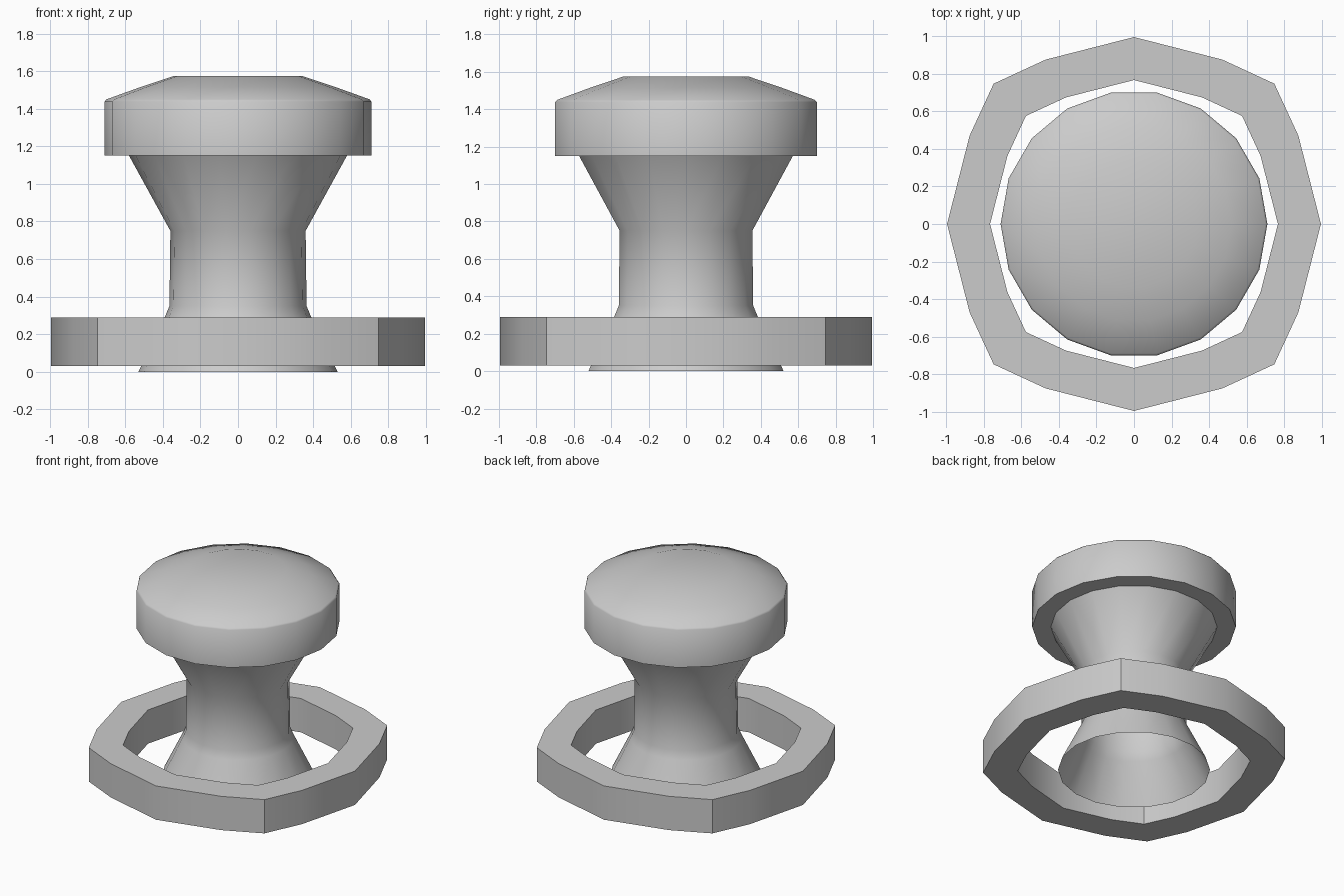
import bpy
from math import cos, sin, pi, radians

if "Cube" in bpy.data.objects:
    bpy.data.objects.remove(bpy.data.objects["Cube"])


def make_object(name, verts, faces, smooth_angle):
    mesh = bpy.data.meshes.new(name)
    mesh.from_pydata(verts, [], faces)
    mesh.update()
    obj = bpy.data.objects.new(name, mesh)
    bpy.context.collection.objects.link(obj)
    bpy.ops.object.select_all(action='DESELECT')
    obj.select_set(True)
    bpy.context.view_layer.objects.active = obj
    bpy.ops.object.shade_smooth_by_angle(angle=radians(smooth_angle))
    return obj


def bridge(loop_a, loop_b, n):
    """Quads between two rings of n vertices."""
    return [(loop_a + i, loop_a + (i + 1) % n, loop_b + (i + 1) % n, loop_b + i)
            for i in range(n)]


# Knob: 18-sided lathe, open underneath, with a shallow domed cap
SIDES = 18
profile = [(0.53, 0.0), (0.39, 0.29), (0.365, 0.35), (0.36, 0.75),
           (0.58, 1.15), (0.71, 1.15), (0.71, 1.438), (0.70, 1.45),
           (0.52, 1.515), (0.34, 1.575)]
verts = [(r * cos(2 * pi * i / SIDES), r * sin(2 * pi * i / SIDES), z)
         for r, z in profile for i in range(SIDES)]
faces = []
for k in range(len(profile) - 1):
    faces += bridge(k * SIDES, (k + 1) * SIDES, SIDES)
last = (len(profile) - 1) * SIDES
faces.append(tuple(range(last, last + SIDES)))
make_object("knob", verts, faces, 50)

# Collar ring: 16-point outline made from one quarter turned four times
quarter = [(0.995, 0.0), (0.875, 0.47), (0.747, 0.747), (0.47, 0.875)]
outline = []
for q in range(4):
    for x, y in quarter:
        for _ in range(q):
            x, y = -y, x
        outline.append((x, y))
n = len(outline)
loops = [(1.0, 0.03), (1.0, 0.29), (0.77, 0.29), (0.77, 0.03)]
verts = [(x * s, y * s, z) for s, z in loops for x, y in outline]
faces = []
for k in range(4):
    faces += bridge(k * n, ((k + 1) % 4) * n, n)
make_object("collar_ring", verts, faces, 35)
